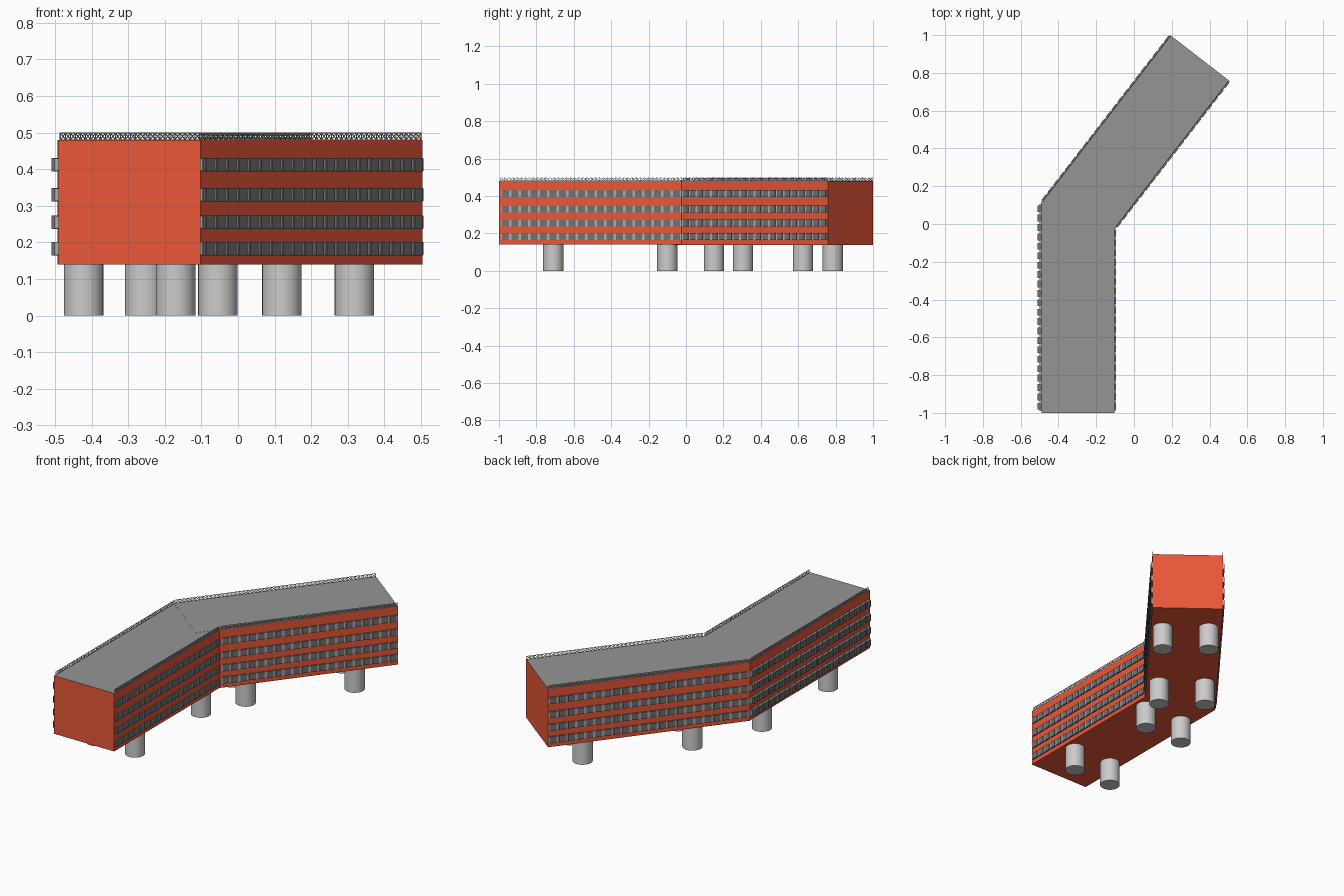
import bpy, bmesh, math
from mathutils import Matrix, Vector

if "Cube" in bpy.data.objects:
    bpy.data.objects.remove(bpy.data.objects["Cube"])

def material(name, rgb):
    m = bpy.data.materials.new(name)
    m.diffuse_color = (*rgb, 1)
    m.use_nodes = True
    m.node_tree.nodes["Principled BSDF"].inputs["Base Color"].default_value = m.diffuse_color
    return m

BRICK = material("orange_wall", (0.82, 0.095, 0.04))
ROOF = material("roof_grey", (0.3, 0.3, 0.3))
DARK = material("pane_grey", (0.17, 0.17, 0.17))
LIGHT = material("frame_grey", (0.42, 0.42, 0.42))

def add_box(bm, lo, hi):
    c = [(a + b) / 2 for a, b in zip(lo, hi)]
    s = [b - a for a, b in zip(lo, hi)]
    bmesh.ops.create_cube(bm, size=1, matrix=Matrix.Translation(c) @ Matrix.Diagonal((*s, 1)))

def add_bar(bm, a, b, t):
    # thin square bar between two points
    a, b = Vector(a), Vector(b)
    d = b - a
    rot = d.to_track_quat('Z', 'Y').to_matrix().to_4x4()
    bmesh.ops.create_cube(bm, size=1, matrix=Matrix.Translation((a + b) / 2) @ rot
                          @ Matrix.Diagonal((t, t, d.length, 1)))

def finish(bm, name, frame, mat=None):
    me = bpy.data.meshes.new(name)
    bm.to_mesh(me)
    bm.free()
    ob = bpy.data.objects.new(name, me)
    ob.matrix_world = frame
    if mat:
        me.materials.append(mat)
    bpy.context.collection.objects.link(ob)
    return ob

ROWS = [0.165, 0.237, 0.312, 0.394]
ROW_H = 0.037
PITCH = 0.05

def facade(name, frame, y, side, u0, u1, depth):
    # continuous window bands with proud bays
    band, bays = bmesh.new(), bmesh.new()
    n = round((u1 - u0) / PITCH)
    p = (u1 - u0) / n
    def ys(d):
        return sorted((y - side * 0.004, y + side * d))
    a, b = ys(depth * 0.55)
    c, d = ys(depth)
    for z in ROWS:
        add_box(band, (u0, a, z + 0.001), (u1, b, z + ROW_H - 0.001))
        for i in range(n):
            u = u0 + i * p
            add_box(bays, (u + p * 0.14, c, z), (u + p * 0.86, d, z + ROW_H))
    finish(band, name + "_window_band", frame, LIGHT)
    finish(bays, name + "_window_bays", frame, DARK)

    # roof-edge railing with crossed bars
    rail = bmesh.new()
    yr = y - side * 0.003
    z0, z1, t = 0.481, 0.499, 0.002
    for z in (z0, z1):
        add_bar(rail, (u0, yr, z), (u1, yr, z), t)
    m = round((u1 - u0) / 0.022)
    q = (u1 - u0) / m
    for i in range(m + 1):
        u = u0 + i * q
        add_bar(rail, (u, yr, z0), (u, yr, z1), t)
        if i < m:
            add_bar(rail, (u, yr, z0), (u + q, yr, z1), t)
            add_bar(rail, (u, yr, z1), (u + q, yr, z0), t)
    finish(rail, name + "_railing", frame, LIGHT)

def wing(name, origin, angle, length, width, right_span, lift, left_depth):
    # local x runs along the wing, local -y points to its right side
    frame = Matrix.Translation((*origin, 0)) @ Matrix.Rotation(math.radians(angle), 4, 'Z')
    body = bmesh.new()
    add_box(body, (0, -width, 0.14 - lift), (length, 0, 0.48 + lift))
    body.normal_update()
    for f in body.faces:
        f.material_index = 1 if f.normal.z > 0.5 else 0
    finish(body, name + "_body", frame, BRICK).data.materials.append(ROOF)
    facade(name + "_left", frame, 0, 1, 0.01, length - 0.002, left_depth)
    facade(name + "_right", frame, -width, -1, *right_span, 0.008)

wing("front_wing", (-0.49, -1.0), 90, 1.108, 0.388, (0.01, 0.975), 0, 0.02)
wing("rear_wing", (-0.493, 0.11), 52.3, 1.123, 0.392, (0.142, 1.121), 0.0006, 0.008)

# supporting columns
for i, (x, y) in enumerate([(-0.422, -0.71), (-0.17, -0.71), (-0.422, -0.10), (-0.17, -0.10),
                            (-0.255, 0.305), (-0.055, 0.15), (0.12, 0.785), (0.318, 0.625)]):
    bpy.ops.mesh.primitive_cylinder_add(vertices=32, radius=0.054, depth=0.142, location=(x, y, 0.071))
    bpy.context.object.name = f"column_{i + 1}"
    bpy.ops.object.shade_smooth_by_angle()
